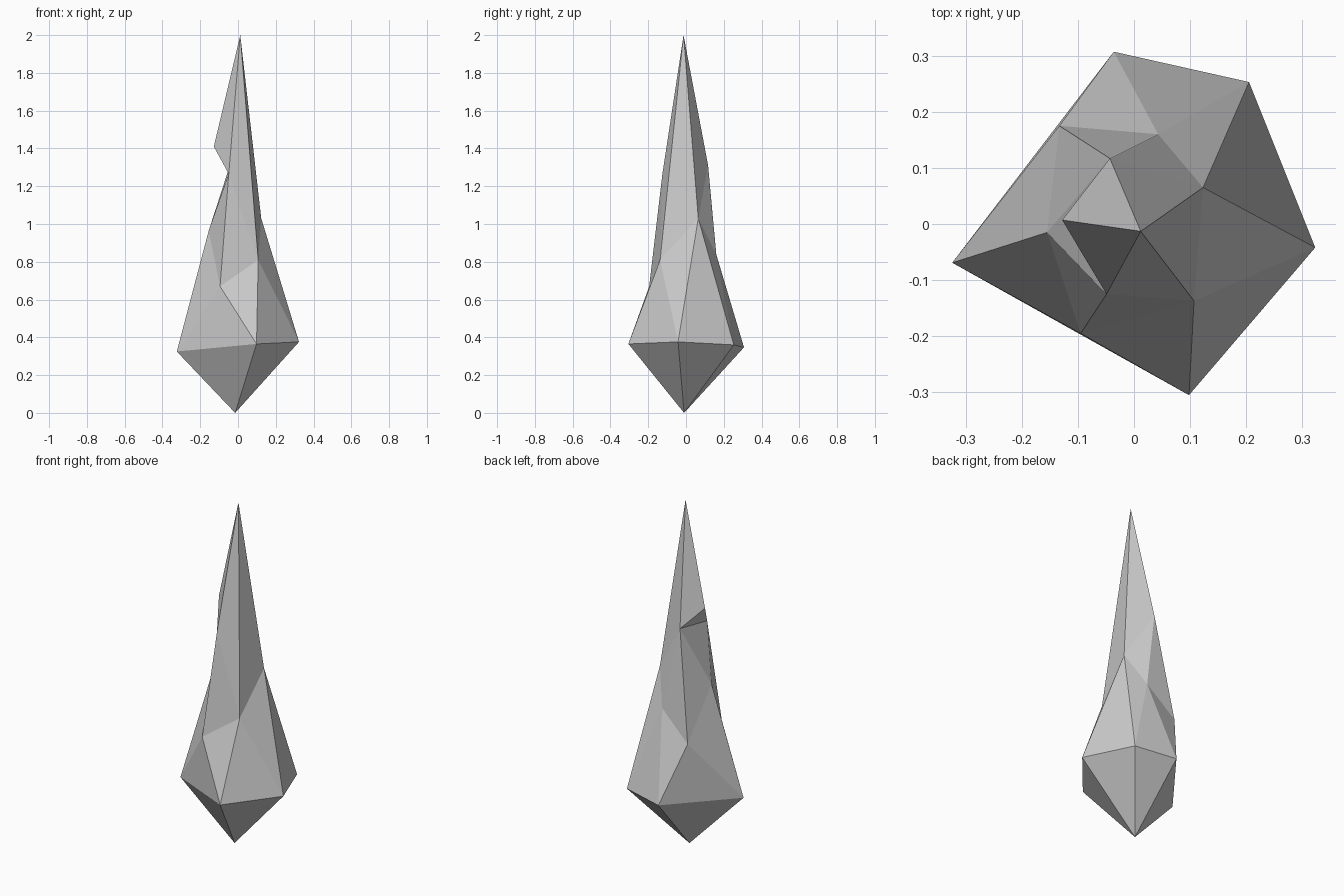
import bpy, bmesh

if "Cube" in bpy.data.objects:
    bpy.data.objects.remove(bpy.data.objects["Cube"])

bm = bmesh.new()


def points(*coords):
    return [bm.verts.new(c) for c in coords]


def fan(hub, rim):
    for a, b in zip(rim, rim[1:]):
        bm.faces.new((hub, a, b))


def strip(path):
    for tri in zip(path, path[1:], path[2:]):
        bm.faces.new(tri)


# bottom point and tip
base, tip = points((-0.015, -0.01, 0), (0.012, -0.013, 2))

# widest ring, five corners
a, b, c, d, e = points((-0.324, -0.069, 0.325), (0.098, -0.305, 0.365),
                       (0.323, -0.042, 0.376), (0.205, 0.253, 0.36),
                       (-0.036, 0.307, 0.347))

# staggered middle ring
n, f, g, h, j, k = points((-0.095, -0.195, 0.67), (0.107, -0.137, 0.81),
                          (0.123, 0.065, 1.03), (0.043, 0.16, 0.84),
                          (-0.133, 0.175, 0.68), (-0.155, -0.015, 0.965))

# upper ring with the notch under the overhanging chip
m, l, i = points((-0.049, -0.125, 1.265), (-0.128, 0.007, 1.41),
                 (-0.043, 0.117, 1.31))

fan(base, [a, b, c, d, e, a])                       # lower point
strip([a, n, b, f, c, g, d, h, e, j, a, k, n])      # facets above widest ring
fan(i, [k, j, h, g])                                # back shoulder
fan(m, [f, n, k, i, l])                             # front shoulder and notch
fan(tip, [i, g, f, m, l, i])                        # long spire

bmesh.ops.recalc_face_normals(bm, faces=bm.faces)
mesh = bpy.data.meshes.new("crystal_shard")
bm.to_mesh(mesh)
bm.free()
shard = bpy.data.objects.new("crystal_shard", mesh)
bpy.context.collection.objects.link(shard)
